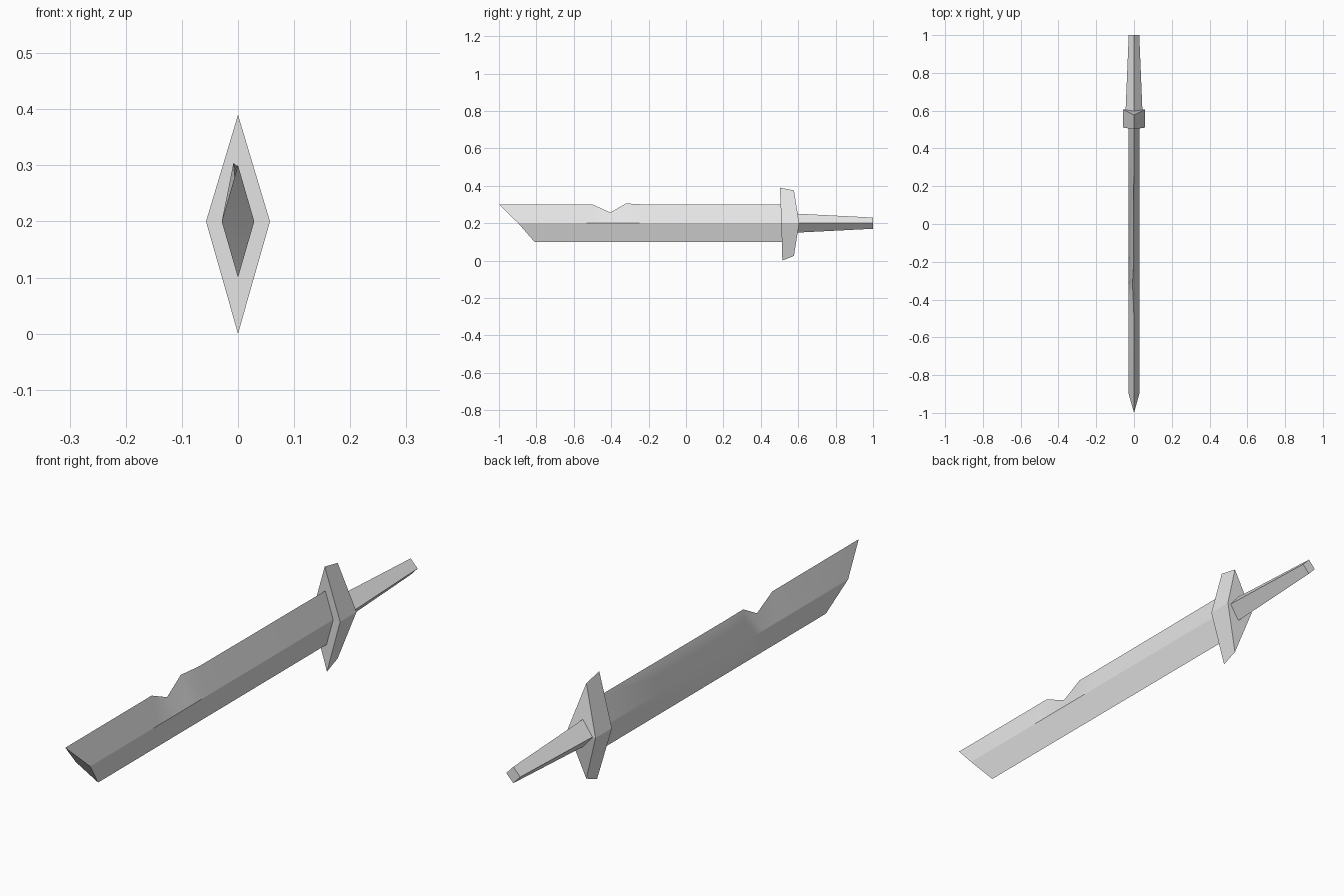
import bpy
import bmesh
import math

cube = bpy.data.objects.get("Cube")
if cube:
    bpy.data.objects.remove(cube, do_unlink=True)

# Single plain grey
grey = bpy.data.materials.new("light grey")
grey.use_nodes = True
grey.diffuse_color = (0.8, 0.8, 0.8, 1)
grey.node_tree.nodes["Principled BSDF"].inputs["Base Color"].default_value = (0.8, 0.8, 0.8, 1)

MID = 0.2  # height of the widest line of every diamond section


def diamond(half_width, top, mid_y, bottom):
    """Ring of four points: top ridge (x, y, z), both sides, bottom edge (y, z)."""
    return [top, (half_width, mid_y, MID), (0, *bottom), (-half_width, mid_y, MID)]


def loft(name, rings, smooth=False):
    """Skin four-sided rings along the length and close both ends."""
    bm = bmesh.new()
    rows = [[bm.verts.new(p) for p in ring] for ring in rings]
    for a, b in zip(rows, rows[1:]):
        for i in range(4):
            j = (i + 1) % 4
            bm.faces.new((a[i], a[j], b[j], b[i]))
    # Ends fold along the line between the two side corners
    for r in (rows[0], rows[-1]):
        bm.faces.new((r[0], r[1], r[3]))
        bm.faces.new((r[1], r[2], r[3]))
    bmesh.ops.recalc_face_normals(bm, faces=bm.faces[:])
    mesh = bpy.data.meshes.new(name)
    bm.to_mesh(mesh)
    bm.free()
    mesh.materials.append(grey)
    obj = bpy.data.objects.new(name, mesh)
    bpy.context.collection.objects.link(obj)
    if smooth:
        bpy.ops.object.select_all(action='DESELECT')
        obj.select_set(True)
        bpy.context.view_layer.objects.active = obj
        bpy.ops.object.shade_smooth_by_angle(angle=math.radians(30))
    return obj


# Blade: slanted tip, then a ridge with a notch; (ridge x, y, ridge z)
ridge = [(0, -0.50, 0.30), (-0.004, -0.405, 0.257), (-0.008, -0.32, 0.305),
         (-0.003, -0.22, 0.30), (0, 0.55, 0.30)]
blade_rings = [diamond(0.029, (0, -1.0, 0.30), -0.897, (-0.81, 0.10))]
blade_rings += [diamond(0.029, (x, y, z), y, (y, 0.10)) for x, y, z in ridge]
loft("blade", blade_rings, smooth=True)

# Guard: tall diamond plate with bevelled tips
loft("guard", [
    diamond(0.057, (0, 0.502, 0.39), 0.51, (0.515, 0.0)),
    diamond(0.057, (0, 0.577, 0.375), 0.605, (0.577, 0.025)),
])

# Handle: tapered diamond bar
loft("handle", [
    diamond(0.046, (0, 0.565, 0.252), 0.565, (0.565, 0.148)),
    diamond(0.028, (0, 1.0, 0.23), 1.0, (1.0, 0.17)),
])
